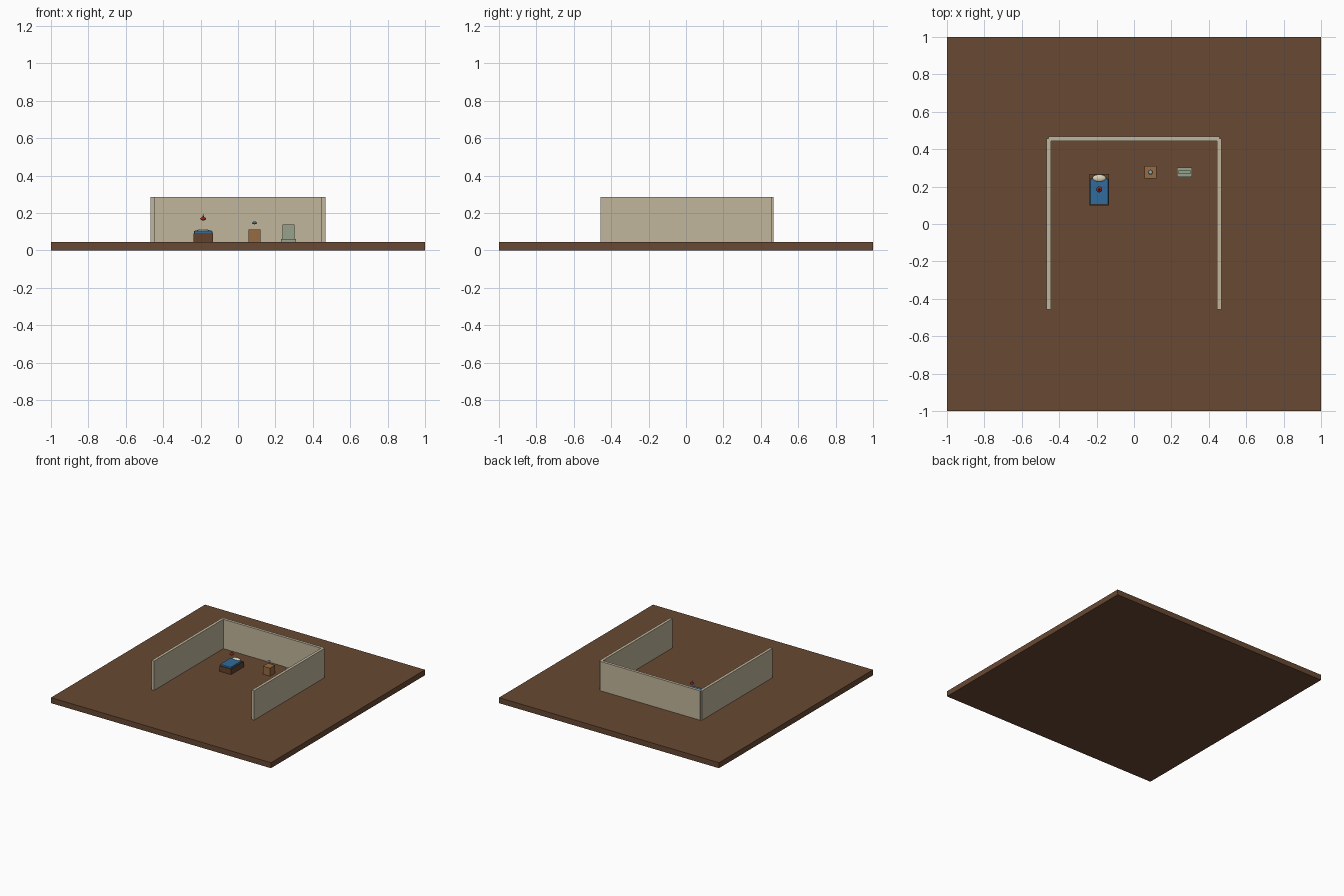
import bpy
from math import radians

if "Cube" in bpy.data.objects:
    bpy.data.objects.remove(bpy.data.objects["Cube"])


def material(name, rgb):
    m = bpy.data.materials.new(name)
    m.diffuse_color = (*[(c / 255) ** 2.2 for c in rgb], 1)
    m.use_nodes = True
    m.node_tree.nodes["Principled BSDF"].inputs["Base Color"].default_value = m.diffuse_color
    return m


EARTH = material("earth", (104, 74, 54))
PLASTER = material("plaster", (192, 181, 155))
DARK_WOOD = material("dark_wood", (100, 68, 48))
BLUE = material("blue_cloth", (52, 108, 155))
LINEN = material("linen", (215, 208, 185))
WOOD = material("wood", (150, 106, 68))
STONE = material("stone", (150, 160, 140))
RED = material("red", (160, 45, 40))
GLASS = material("pale_glass", (150, 175, 185))


def finish(name, mat):
    ob = bpy.context.object
    ob.name = name
    ob.data.materials.append(mat)
    return ob


def box(name, x, y, z, mat):
    """Box from (min, max) pairs."""
    bpy.ops.mesh.primitive_cube_add(size=1, location=[sum(p) / 2 for p in (x, y, z)])
    ob = finish(name, mat)
    ob.scale = [p[1] - p[0] for p in (x, y, z)]
    bpy.ops.object.transform_apply(location=False, rotation=False, scale=True)
    return ob


def ellipsoid(name, loc, radii, mat, segments=16, rings=8):
    bpy.ops.mesh.primitive_uv_sphere_add(segments=segments, ring_count=rings, radius=1, location=loc)
    ob = finish(name, mat)
    ob.scale = radii
    bpy.ops.object.transform_apply(location=False, rotation=False, scale=True)
    bpy.ops.object.shade_smooth_by_angle(angle=radians(40))
    return ob


def cone(name, loc, r1, r2, depth, mat):
    bpy.ops.mesh.primitive_cone_add(vertices=12, radius1=r1, radius2=r2, depth=depth, location=loc)
    return finish(name, mat)


FLOOR, WALL_TOP = 0.045, 0.286
IN, MID, OUT = 0.444, 0.456, 0.467

# Ground slab
box("ground", (-1, 1), (-1, 1), (0, FLOOR), EARTH)

# Three walls, open at the front
box("back_wall", (-MID, MID), (IN, OUT), (FLOOR, WALL_TOP), PLASTER)
for side, x in (("left", (-OUT, -IN)), ("right", (IN, OUT))):
    box(side + "_wall", x, (-MID, MID), (FLOOR, WALL_TOP), PLASTER)

# Bed with blanket, pillow and floating marker
BX = -0.186
box("bed_frame", (BX - 0.052, BX + 0.052), (0.1, 0.267), (FLOOR, 0.09), DARK_WOOD)
blanket = box("blanket", (BX - 0.049, BX + 0.049), (0.103, 0.242), (0.088, 0.105), BLUE)
bevel = blanket.modifiers.new("soft_edge", 'BEVEL')
bevel.width = 0.005
bevel.segments = 2
ellipsoid("pillow", (BX, 0.245, 0.102), (0.037, 0.02, 0.012), LINEN)
ellipsoid("bed_marker", (BX, 0.185, 0.169), (0.016, 0.016, 0.009), RED)
cone("bed_marker_tip", (BX, 0.185, 0.183), 0.007, 0, 0.022, RED)

# Bedside crate with small floating gem
box("crate", (0.056, 0.12), (0.244, 0.31), (FLOOR, 0.111), WOOD)
ellipsoid("crate_gem", (0.088, 0.277, 0.147), (0.014, 0.014, 0.008), GLASS, 8, 4)

# Upright slab on a plinth
box("slab_plinth", (0.229, 0.311), (0.25, 0.302), (FLOOR, 0.061), STONE)
box("slab", (0.239, 0.301), (0.267, 0.285), (0.061, 0.138), STONE)
